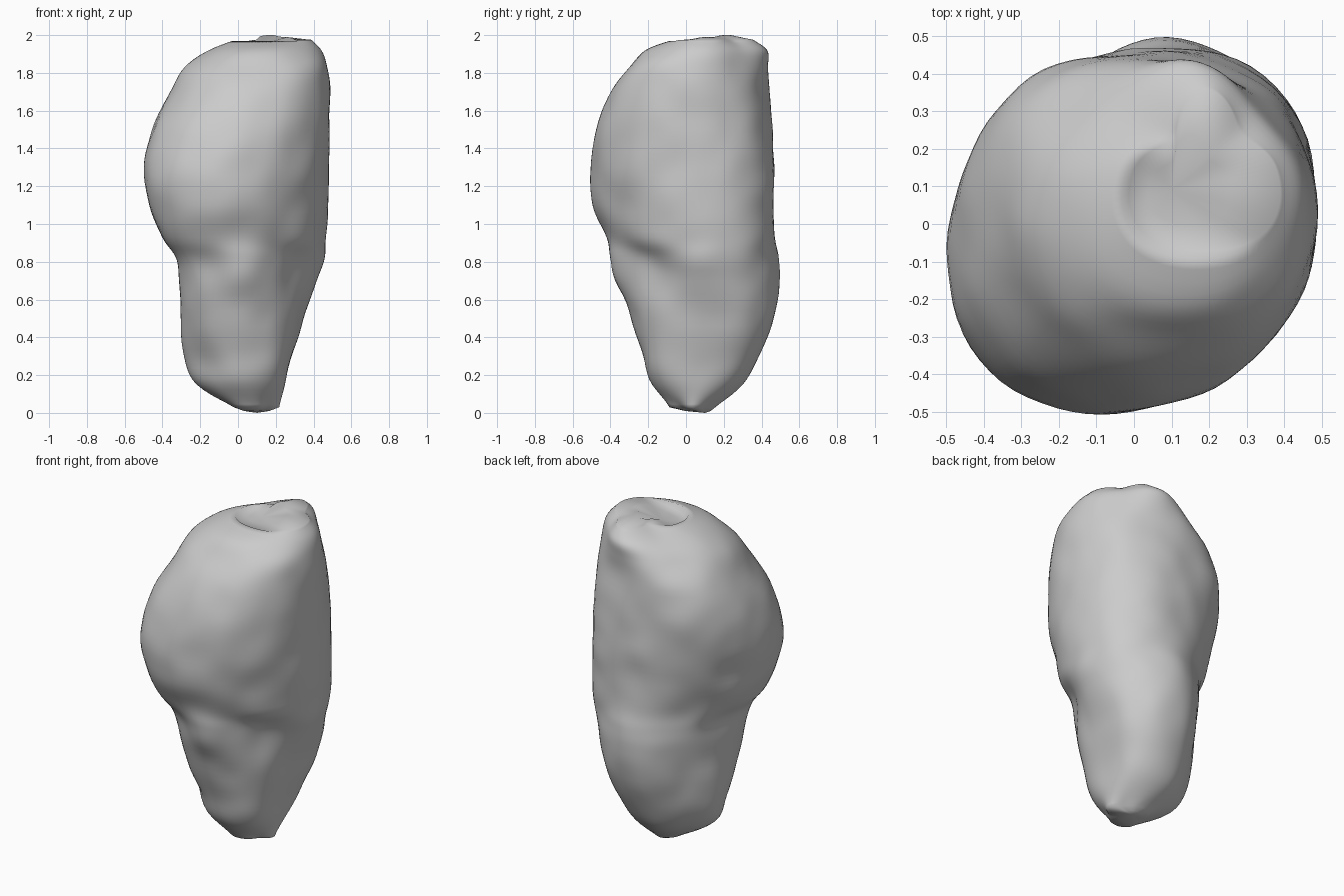
import bpy, bmesh, math
from mathutils import Vector, noise

if "Cube" in bpy.data.objects:
    bpy.data.objects.remove(bpy.data.objects["Cube"])

# Outline reach per level: z, then E NE N NW W SW S SE
LEVELS = [
    (.03, .22, .19, .15, .09, .02, .05, .08, .13),
    (.15, .25, .30, .30, .24, .22, .17, .18, .22),
    (.30, .28, .39, .38, .31, .285, .22, .225, .265),
    (.50, .335, .47, .46, .345, .30, .29, .29, .295),
    (.70, .41, .50, .495, .365, .305, .345, .36, .31),
    (.82, .45, .51, .485, .37, .32, .385, .395, .34),
    (.93, .455, .52, .465, .38, .39, .46, .415, .41),
    (1.10, .47, .525, .45, .42, .465, .53, .48, .44),
    (1.30, .475, .52, .465, .46, .495, .545, .495, .475),
    (1.50, .485, .51, .455, .475, .455, .485, .475, .48),
    (1.70, .487, .485, .445, .43, .36, .37, .40, .46),
    (1.83, .468, .465, .44, .33, .285, .27, .30, .42),
    (1.92, .435, .44, .43, .23, .15, .15, .21, .34),
    (1.975, .38, .37, .36, .09, .0, .0, .07, .26),
]
# Local dents and swellings: position, size, push
BUMPS = [
    ((-.18, -.34, .80), .12, -.022), ((.20, -.34, .84), .11, -.02),
    ((.04, -.37, .72), .09, .012), ((.26, -.22, .55), .13, .015),
    ((.14, -.28, .50), .09, -.012), ((-.33, .10, .85), .12, -.012),
    ((-.05, -.48, 1.15), .16, .008), ((-.40, .14, 1.20), .13, -.015),
    ((.22, .40, 1.75), .14, -.012), ((-.30, -.20, 1.65), .12, -.012),
]
SEG, SUB = 80, 5


def spline(a, b, c, d, t):
    return .5 * (2*b + (c-a)*t + (2*a-5*b+4*c-d)*t*t + (3*b-a-3*c+d)*t**3)


def level(f):
    i = min(int(f), len(LEVELS) - 2)
    rows = [LEVELS[max(0, min(len(LEVELS) - 1, i + k))] for k in (-1, 0, 1, 2)]
    return [spline(*v, f - i) for v in zip(*rows)]


def ring(bm, f):
    z, *h = level(f)
    cx, cy = (h[0] - h[4]) / 2, (h[2] - h[6]) / 2
    r = [h[k] - cx*math.cos(k*math.pi/4) - cy*math.sin(k*math.pi/4) for k in range(8)]
    out = []
    for s in range(SEG):
        q = s / SEG * 8
        i = int(q)
        rad = spline(*[r[(i + k) % 8] for k in (-1, 0, 1, 2)], q - i)
        n = Vector((math.cos(q*math.pi/4), math.sin(q*math.pi/4), 0))
        p = Vector((cx, cy, z)) + n * rad
        push = sum(a * math.exp(-(p - Vector(c)).length_squared / (w*w)) for c, w, a in BUMPS)
        push += .009 * noise.noise(p * 6) * min(1, rad / .3)
        out.append(bm.verts.new(p + n * push))
    return out


# Stone body, lofted from the levels and closed at both ends
bm = bmesh.new()
count = (len(LEVELS) - 1) * SUB
rings = [ring(bm, k / SUB) for k in range(count + 1)]
# Top rim dips toward the front left
for v in rings[-1]:
    v.co.z -= .05 * max(0, min(1, (.30 - v.co.x - v.co.y) / .4))
for lo, hi in zip(rings, rings[1:]):
    for s in range(SEG):
        t = (s + 1) % SEG
        bm.faces.new((lo[s], lo[t], hi[t], hi[s]))


def cap(loop, tip, mid_z):
    # One inner ring and a tip vertex
    tip = Vector(tip)
    inner = []
    for v in loop:
        p = v.co.lerp(tip, .45)
        p.z = mid_z(p)
        inner.append(bm.verts.new(p))
    end = bm.verts.new(tip)
    for s in range(SEG):
        t = (s + 1) % SEG
        bm.faces.new((loop[s], loop[t], inner[t], inner[s]))
        bm.faces.new((inner[s], inner[t], end))


cap(rings[0], (.10, .10, 0), lambda p: .01)
cap(rings[-1], (.10, .09, 1.945),
    lambda p: 1.945 + .055*math.exp(-((p.x-.16)**2 + (p.y-.22)**2)/.012)
    + .04*math.exp(-((p.x-.28)**2 + (p.y-.08)**2)/.012))
bmesh.ops.recalc_face_normals(bm, faces=bm.faces)

mesh = bpy.data.meshes.new("stone_body")
bm.to_mesh(mesh)
bm.free()
mesh.shade_smooth()
bpy.context.collection.objects.link(bpy.data.objects.new("stone_body", mesh))
